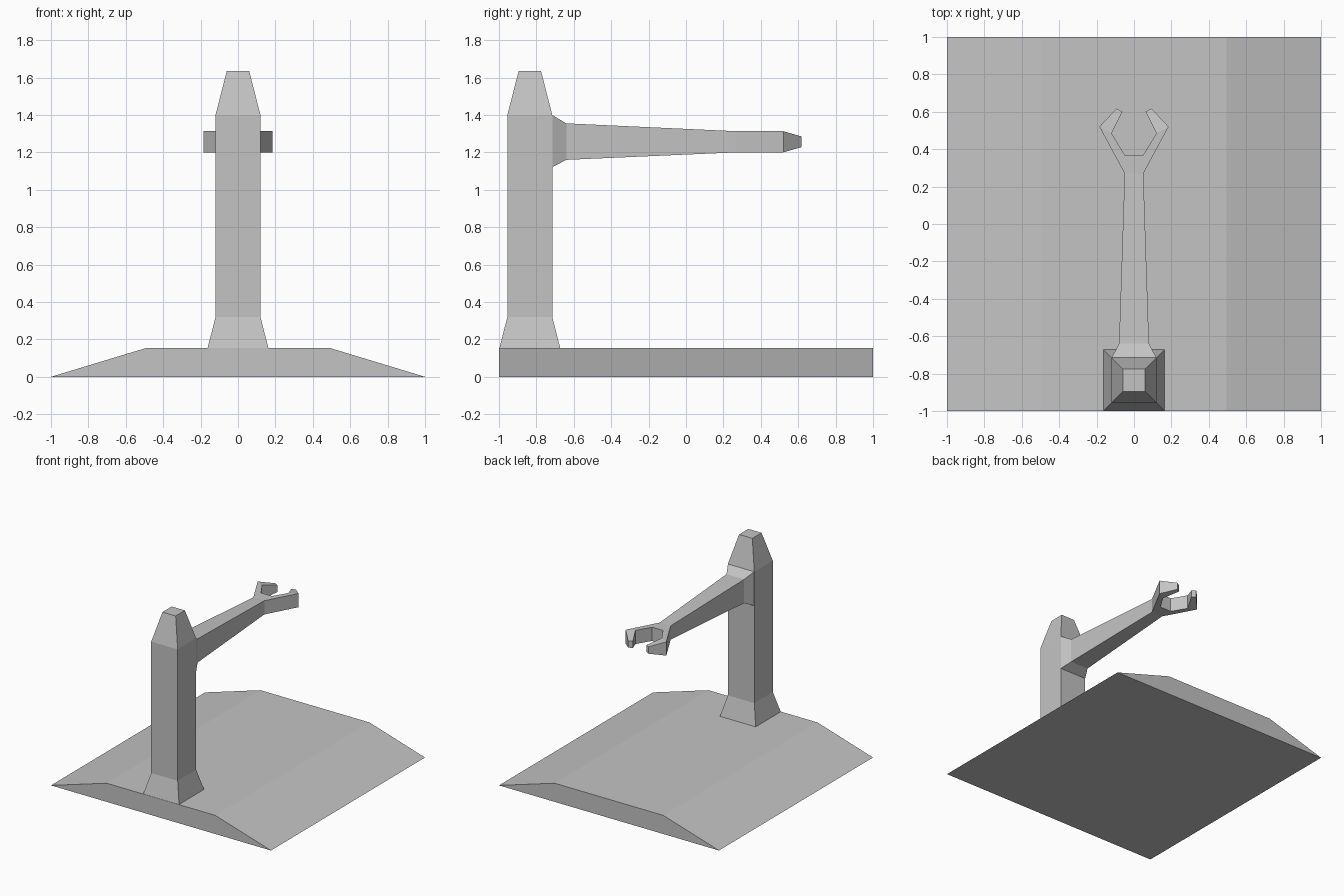
import bpy

cube = bpy.data.objects.get("Cube")
if cube:
    bpy.data.objects.remove(cube, do_unlink=True)

grey = bpy.data.materials.new("plain grey")
grey.use_nodes = True
colour = (0.55, 0.55, 0.55, 1)
grey.diffuse_color = colour
bsdf = next(n for n in grey.node_tree.nodes if n.type == 'BSDF_PRINCIPLED')
bsdf.inputs["Base Color"].default_value = colour


def loft(name, sections):
    """Skin a row of four-cornered sections and cap both ends."""
    verts = [p for s in sections for p in s]
    last = len(verts) - 4
    faces = [(0, 1, 2, 3), (last + 3, last + 2, last + 1, last)]
    for k in range(0, last, 4):
        for i in range(4):
            j = (i + 1) % 4
            faces.append((k + i, k + 4 + i, k + 4 + j, k + j))
    mesh = bpy.data.meshes.new(name)
    mesh.from_pydata(verts, [], faces)
    mesh.materials.append(grey)
    obj = bpy.data.objects.new(name, mesh)
    bpy.context.collection.objects.link(obj)
    # Make all normals face outwards
    import bmesh
    bm = bmesh.new()
    bm.from_mesh(mesh)
    bmesh.ops.recalc_face_normals(bm, faces=bm.faces)
    bm.to_mesh(mesh)
    bm.free()
    return obj


# Base: low ramped slab
loft("base", [[(-1, y, 0), (1, y, 0), (0.495, y, 0.153), (-0.495, y, 0.153)]
              for y in (-1, 1)])

# Post: flared foot, straight shaft and tapered cap
PY = -0.835


def square(h, z):
    return [(-h, PY - h, z), (h, PY - h, z), (h, PY + h, z), (-h, PY + h, z)]


loft("post", [square(h, z) for h, z in
              ((0.163, 0.152), (0.12, 0.32), (0.12, 1.4), (0.06, 1.635))])


# Arm: flared root narrowing to the fork
def upright(y, w, low, high):
    return [(-w, y, low), (w, y, low), (w, y, high), (-w, y, high)]


loft("arm", [upright(-0.716, 0.12, 1.12, 1.4),
             upright(-0.64, 0.08, 1.16, 1.355),
             upright(0.27, 0.05, 1.2, 1.313)])

# Fork: open claw swept from one tip to the other
# each step: outer point, inner point, low, high
steps = [((0.05, 0.27), (0.05, 0.37), 1.2, 1.313),
         ((0.185, 0.52), (0.12, 0.485), 1.2, 1.313),
         ((0.093, 0.618), (0.062, 0.6), 1.228, 1.285)]


def claw(side, step):
    (ox, oy), (ix, iy), low, high = step
    return [(side * ox, oy, low), (side * ix, iy, low),
            (side * ix, iy, high), (side * ox, oy, high)]


loft("fork", [claw(-1, s) for s in reversed(steps)] + [claw(1, s) for s in steps])
